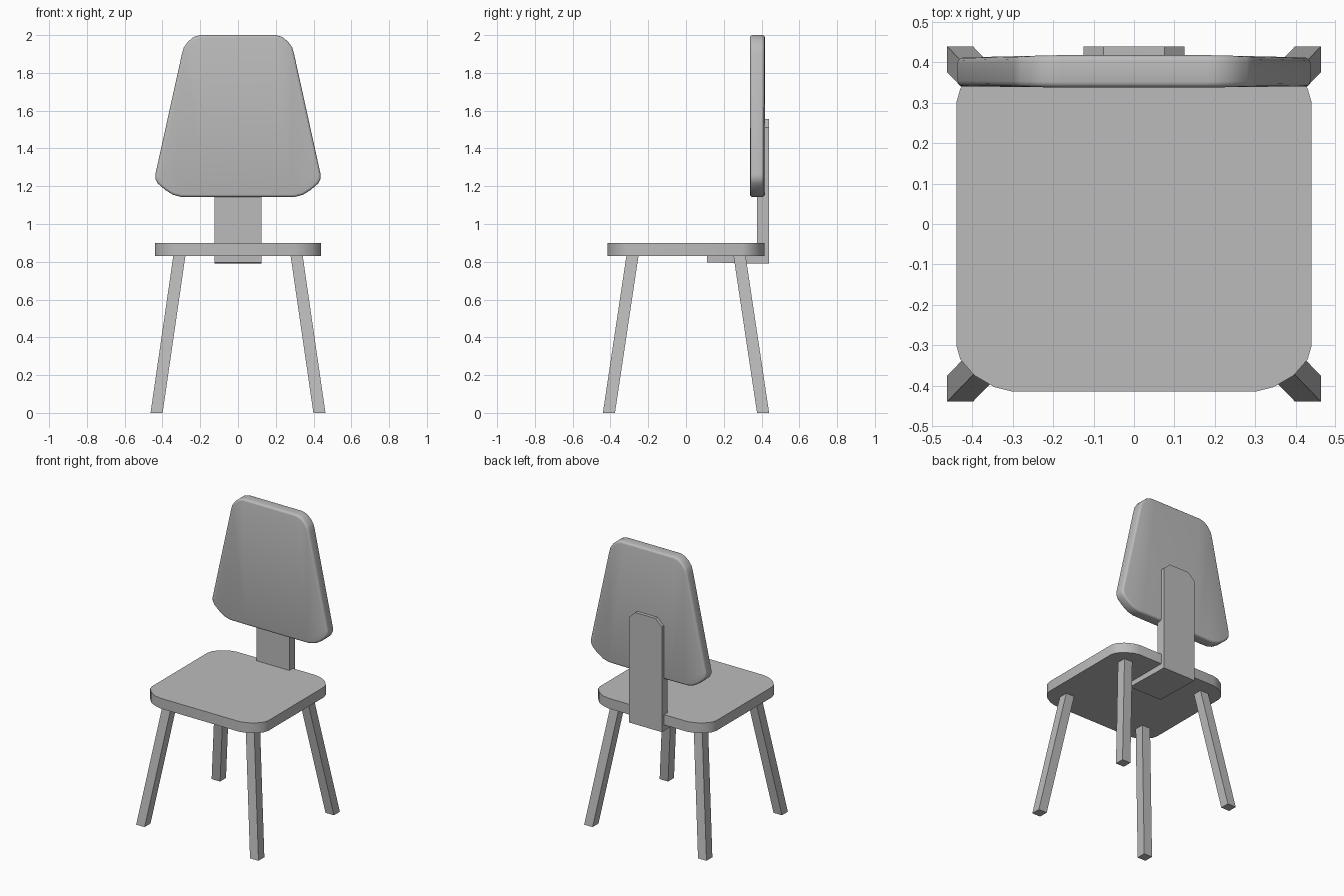
import bpy, bmesh, math
from mathutils import Vector

if "Cube" in bpy.data.objects:
    bpy.data.objects.remove(bpy.data.objects["Cube"])

grey = bpy.data.materials.new("warm_grey")
grey.diffuse_color = (0.5, 0.5, 0.5, 1)
grey.use_nodes = True
grey.node_tree.nodes["Principled BSDF"].inputs["Base Color"].default_value = grey.diffuse_color


def finish(name, bm, smooth=None):
    bmesh.ops.recalc_face_normals(bm, faces=bm.faces)
    mesh = bpy.data.meshes.new(name)
    bm.to_mesh(mesh)
    bm.free()
    ob = bpy.data.objects.new(name, mesh)
    bpy.context.collection.objects.link(ob)
    mesh.materials.append(grey)
    if smooth:
        bpy.ops.object.select_all(action='DESELECT')
        bpy.context.view_layer.objects.active = ob
        ob.select_set(True)
        bpy.ops.object.shade_smooth_by_angle(angle=math.radians(smooth))
    return ob


def prism(points, offset):
    """Extrude a closed outline along an offset."""
    bm = bmesh.new()
    face = bm.faces.new([bm.verts.new(p) for p in points])
    ext = bmesh.ops.extrude_face_region(bm, geom=[face])
    verts = [v for v in ext["geom"] if isinstance(v, bmesh.types.BMVert)]
    bmesh.ops.translate(bm, verts=verts, vec=offset)
    return bm


def mirrored(half):
    return half + [(-x, h) for x, h in reversed(half)]


# Seat: slab with rounded corners
corner = [(0.30, 0.415), (0.345, 0.404), (0.395, 0.375), (0.43, 0.335), (0.44, 0.30)]
right = corner + [(x, -y) for x, y in reversed(corner)]
finish("seat", prism([(x, y, 0.83) for x, y in mirrored(right)], (0, 0, 0.07)), 30)

# Backrest: tapered panel, softly curved backwards at the centre, rounded rim
half = [(0.20, 2.0), (0.235, 1.99), (0.265, 1.965), (0.287, 1.935), (0.297, 1.90),
        (0.437, 1.265), (0.437, 1.24), (0.425, 1.215), (0.385, 1.18),
        (0.345, 1.155), (0.30, 1.143)]
bm = prism([(x, 0.338, z) for x, z in mirrored(half)], (0, 0.08, 0))
rim = [e for e in bm.edges if abs(e.verts[0].co.y - e.verts[1].co.y) < 0.001]
bmesh.ops.bevel(bm, geom=rim, offset=0.014, segments=3, profile=0.5, affect='EDGES')
for x in (-0.28, -0.18, 0.18, 0.28):
    bmesh.ops.bisect_plane(bm, geom=bm.verts[:] + bm.edges[:] + bm.faces[:],
                           plane_co=(x, 0, 0), plane_no=(1, 0, 0))
for v in bm.verts:
    v.co.y -= 0.006 * max(0, abs(v.co.x) - 0.18) / 0.26 * (1 if v.co.y > 0.378 else -0.5)
finish("backrest", bm, 40)

# Support: upright with clipped top corners, and a foot under the seat
upright = [(0.125, 0.79), (0.125, 1.51), (0.075, 1.555)]
finish("back_upright", prism([(x, 0.377, z) for x, z in mirrored(upright)], (0, 0.063, 0)))
foot = [(0.11, 0.797), (0.377, 0.79), (0.377, 0.835), (0.11, 0.835)]
finish("support_foot", prism([(-0.125, y, z) for y, z in foot], (0.25, 0, 0)))

# Legs: square section, splayed outwards towards the floor
for side, sx in (("left", -1), ("right", 1)):
    for end, sy in (("front", -1), ("back", 1)):
        top = Vector((sx * 0.31, sy * 0.283, 0.835))
        bottom = Vector((sx * 0.431, sy * 0.408, 0))
        s = 0.032
        square = [bottom + Vector((a * s, b * s, 0))
                  for a, b in ((-1, -1), (1, -1), (1, 1), (-1, 1))]
        finish(f"{end}_{side}_leg", prism(square, top - bottom))
